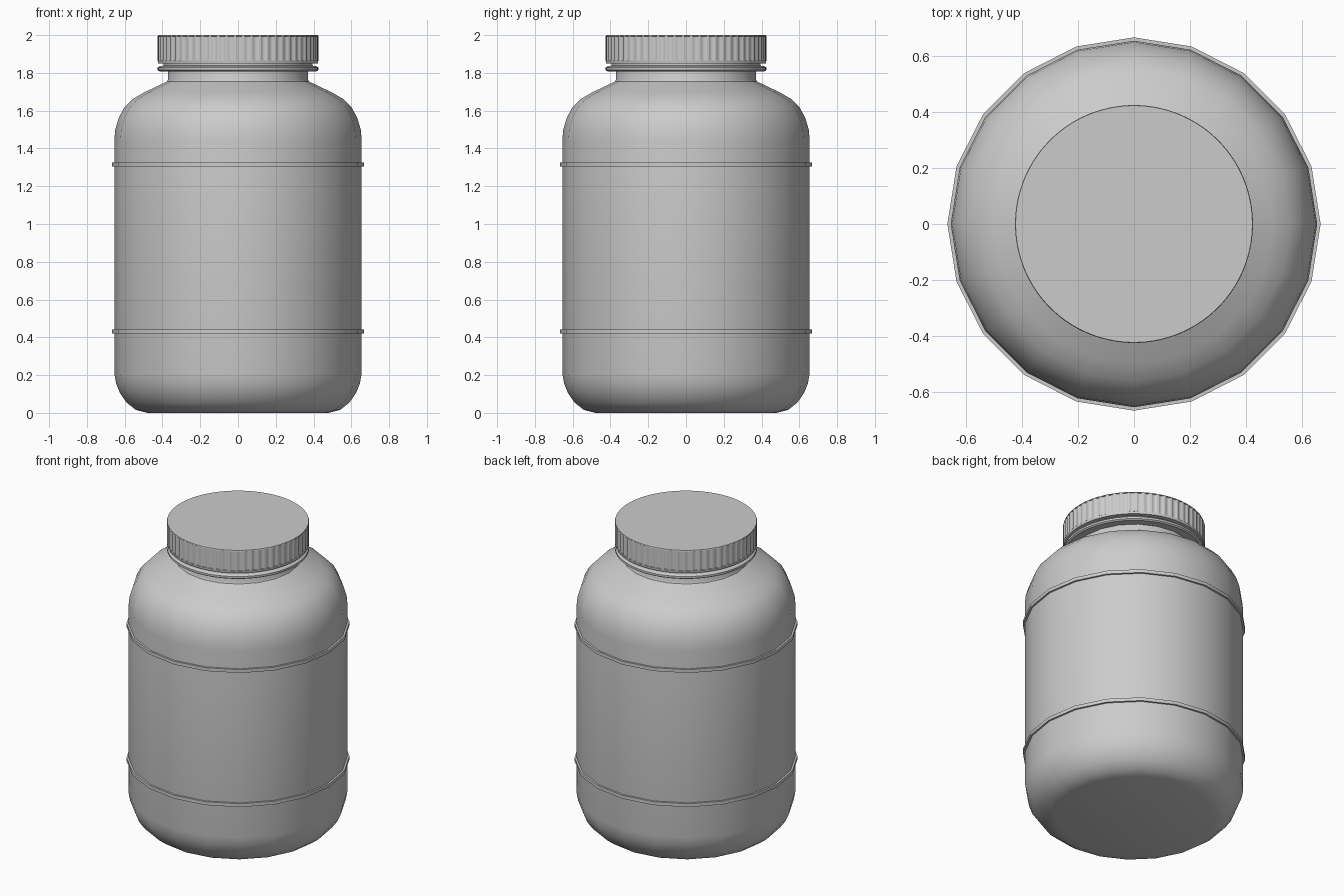
import bpy, bmesh, math

if "Cube" in bpy.data.objects:
    bpy.data.objects.remove(bpy.data.objects["Cube"])


def lathe(name, profile, sides, closed=False, groove=None, angle=30):
    """Revolve (radius, z) points around z; groove(i, ring) trims the radius."""
    bm = bmesh.new()
    rings = []
    for j, (r, z) in enumerate(profile):
        if r == 0:
            rings.append([bm.verts.new((0, 0, z))] * sides)
            continue
        ring = []
        for i in range(sides):
            a = 2 * math.pi * i / sides
            rr = r - (groove(i, j) if groove else 0)
            ring.append(bm.verts.new((rr * math.cos(a), rr * math.sin(a), z)))
        rings.append(ring)
    pairs = list(zip(rings, rings[1:]))
    if closed:
        pairs.append((rings[-1], rings[0]))
    for lo, hi in pairs:
        for i in range(sides):
            k = (i + 1) % sides
            quad = dict.fromkeys((lo[i], lo[k], hi[k], hi[i]))
            bm.faces.new(list(quad))
    bmesh.ops.recalc_face_normals(bm, faces=bm.faces)
    mesh = bpy.data.meshes.new(name)
    bm.to_mesh(mesh)
    bm.free()
    obj = bpy.data.objects.new(name, mesh)
    bpy.context.collection.objects.link(obj)
    bpy.ops.object.select_all(action='DESELECT')
    obj.select_set(True)
    bpy.context.view_layer.objects.active = obj
    bpy.ops.object.shade_smooth_by_angle(angle=math.radians(angle))
    return obj


# Jar body with rounded base, shoulder and neck
lathe("jar_body", [
    (0, 0), (0.48, 0), (0.54, 0.015), (0.59, 0.055), (0.625, 0.105),
    (0.645, 0.155), (0.655, 0.21), (0.655, 1.44), (0.65, 1.5),
    (0.632, 1.56), (0.603, 1.615), (0.56, 1.66), (0.5, 1.695),
    (0.375, 1.755), (0.37, 1.765), (0.37, 1.85), (0, 1.85)], 20)

# Raised bands around the body
for name, z in (("lower_band", 0.43), ("upper_band", 1.315)):
    lathe(name, [(0.64, z - 0.011), (0.667, z - 0.011),
                 (0.667, z + 0.011), (0.64, z + 0.011)], 20, closed=True)

# Tamper ring below the cap
lathe("tamper_ring", [
    (0.36, 1.808), (0.415, 1.808), (0.425, 1.815), (0.425, 1.828),
    (0.415, 1.836), (0.395, 1.838), (0.395, 1.855), (0.36, 1.855)], 80, closed=True)

# Screw cap with narrow grip grooves between a lower lip and a top rim
lathe("screw_cap", [
    (0, 1.85), (0.423, 1.85), (0.425, 1.865), (0.425, 1.866),
    (0.425, 1.993), (0.425, 1.994), (0.423, 2.0), (0, 2.0)], 240,
    groove=lambda i, j: 0.006 if j in (3, 4) and i % 4 < 2 else 0)
